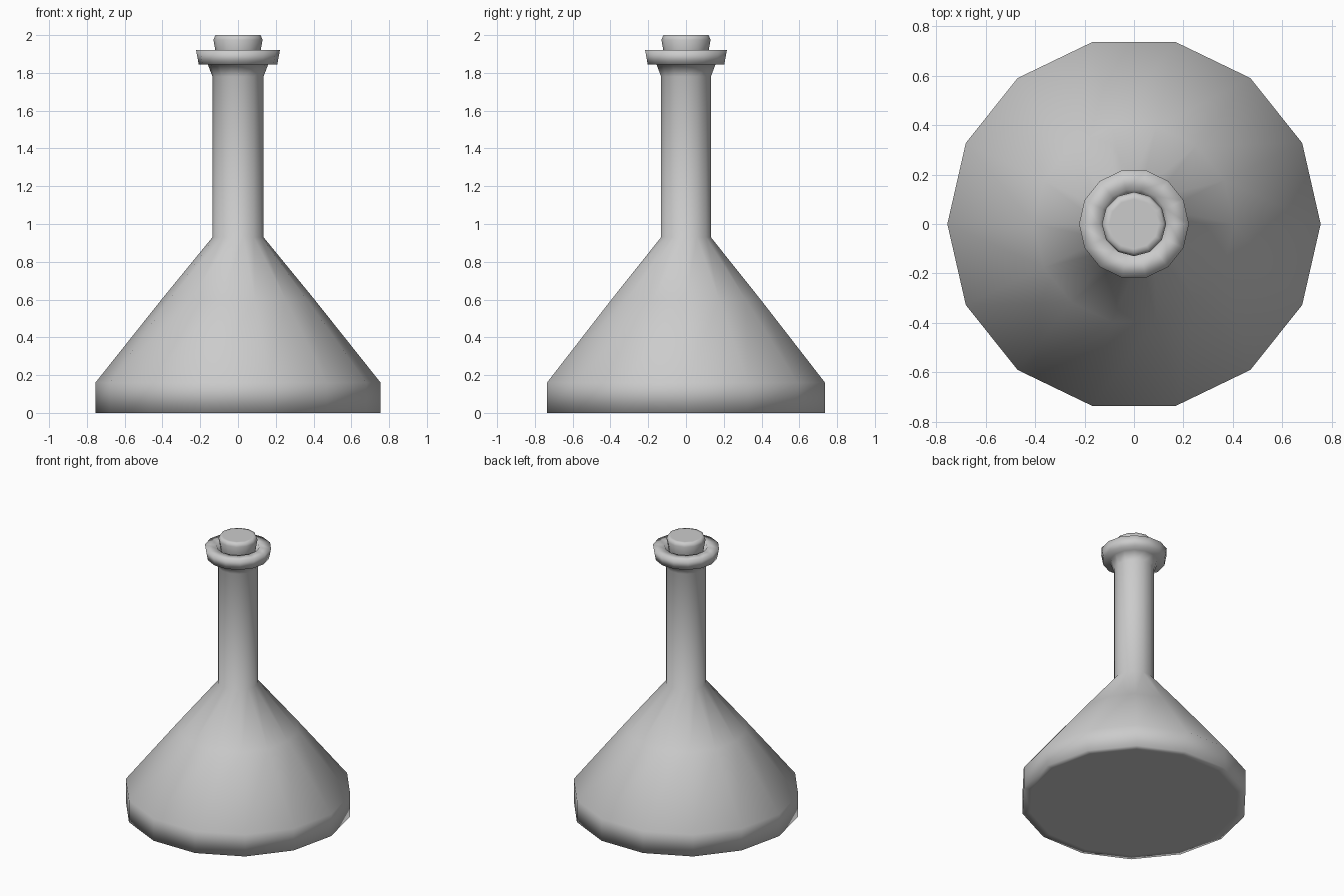
import bpy, bmesh
from math import cos, sin, tau

if "Cube" in bpy.data.objects:
    bpy.data.objects.remove(bpy.data.objects["Cube"])


def lathe(name, profile, sides):
    """Revolve (radius, z) points around z and cap both ends."""
    bm = bmesh.new()
    rings = [[bm.verts.new((r * cos(tau * i / sides), r * sin(tau * i / sides), z))
              for i in range(sides)] for r, z in profile]
    for a, b in zip(rings, rings[1:]):
        for i in range(sides):
            j = (i + 1) % sides
            bm.faces.new((a[i], a[j], b[j], b[i]))
    bm.faces.new(rings[0][::-1])
    bm.faces.new(rings[-1])
    bmesh.ops.recalc_face_normals(bm, faces=bm.faces)
    for f in bm.faces:
        f.smooth = True
    mesh = bpy.data.meshes.new(name)
    bm.to_mesh(mesh)
    bm.free()
    obj = bpy.data.objects.new(name, mesh)
    bpy.context.collection.objects.link(obj)
    return obj


# Flask: base, cone, neck, flared lip and the short inner wall of the mouth
lathe("flask_body", [
    (0.70, 0.0), (0.755, 0.0), (0.755, 0.16), (0.405, 0.60), (0.135, 0.93),
    (0.135, 1.78), (0.16, 1.845), (0.208, 1.845), (0.222, 1.92),
    (0.142, 1.92), (0.115, 1.85), (0.11, 1.80)], 14)

# Stopper seated in the mouth
lathe("stopper", [
    (0.105, 1.81), (0.12, 1.92), (0.13, 1.975), (0.12, 2.0), (0.10, 2.0)], 12)
